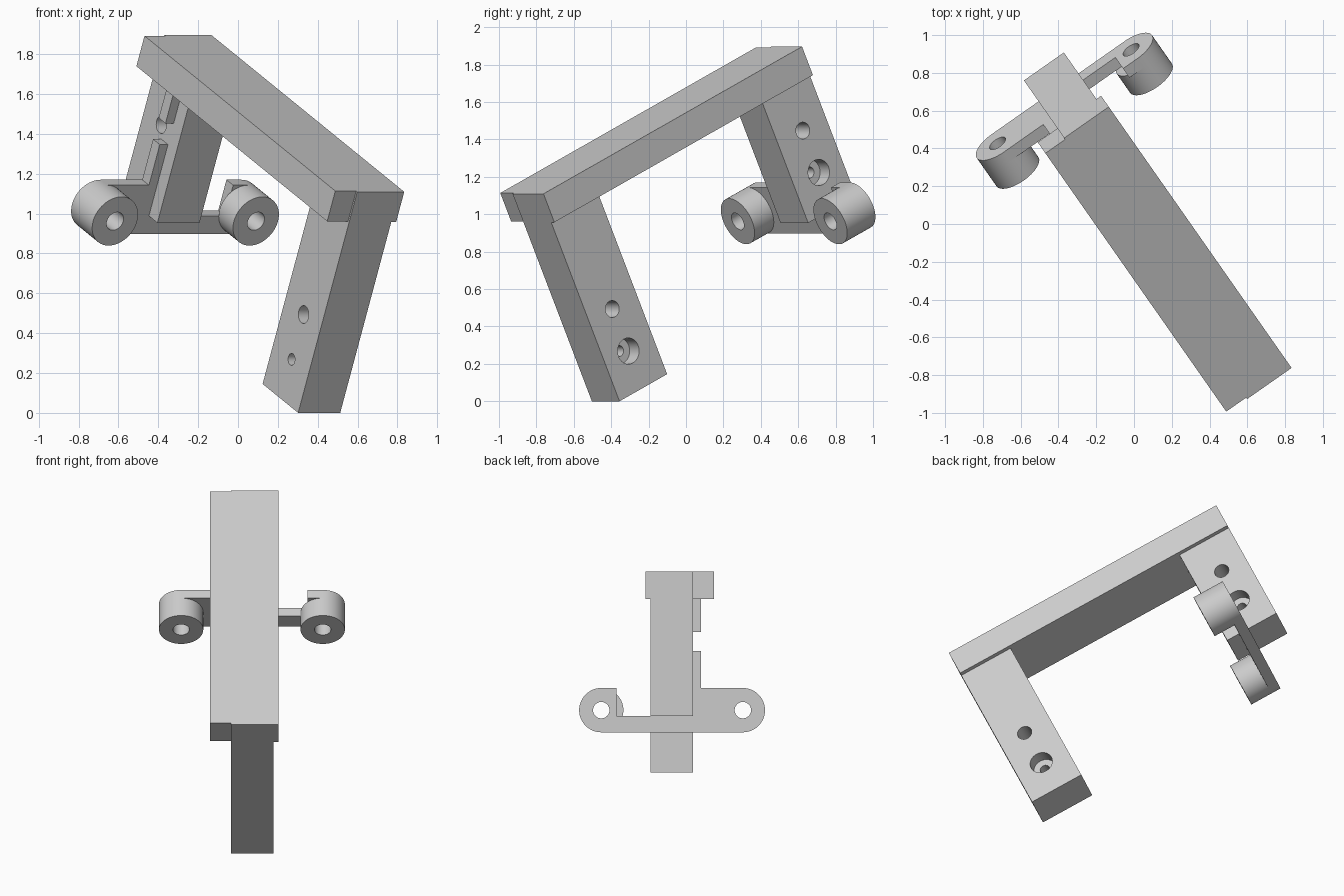
import bpy, bmesh
from math import radians, pi, cos, sin
from mathutils import Matrix, Vector

cube = bpy.data.objects.get("Cube")
if cube:
    bpy.data.objects.remove(cube, do_unlink=True)

grey = bpy.data.materials.new("plain_grey")
grey.use_nodes = True
colour = (0.6, 0.6, 0.6, 1)
grey.diffuse_color = colour
grey.node_tree.nodes["Principled BSDF"].inputs["Base Color"].default_value = colour

# The part is built square to the axes, then tilted into its pose
POSE = (Matrix.Translation((0.18, -0.19, 1.503))
        @ Matrix.Rotation(radians(35), 4, 'Z') @ Matrix.Rotation(radians(25), 4, 'X'))


def prism(name, corners, offset):
    """Extrude a flat outline of 3D corners by an offset vector."""
    bm = bmesh.new()
    face = bm.faces.new([bm.verts.new(c) for c in corners])
    new = bmesh.ops.extrude_face_region(bm, geom=[face])["geom"]
    bmesh.ops.translate(bm, vec=Vector(offset),
                        verts=[v for v in new if isinstance(v, bmesh.types.BMVert)])
    bmesh.ops.recalc_face_normals(bm, faces=bm.faces)
    mesh = bpy.data.meshes.new(name)
    bm.to_mesh(mesh)
    bm.free()
    mesh.materials.append(grey)
    obj = bpy.data.objects.new(name, mesh)
    bpy.context.collection.objects.link(obj)
    return obj


def box(name, x, y, z):
    corners = [(x[i], y[j], z[0]) for i, j in ((0, 0), (1, 0), (1, 1), (0, 1))]
    return prism(name, corners, (0, 0, z[1] - z[0]))


def arc(x, z, r, start, end, steps):
    angles = [radians(start + (end - start) * i / steps) for i in range(steps + 1)]
    return [(x + r * cos(a), z + r * sin(a)) for a in angles]


def rod(name, x, z, r, y):
    pts = arc(x, z, r, 0, 360, 48)[:-1]
    return prism(name, [(px, y[0], pz) for px, pz in pts], (0, y[1] - y[0], 0))


def cross_rod(y, z, r, x):
    pts = arc(y, z, r, 0, 360, 40)[:-1]
    return prism("cutter", [(x[0], py, pz) for py, pz in pts], (x[1] - x[0], 0, 0))


def drill(obj, cutter):
    cutter.hide_render = True
    mod = obj.modifiers.new("hole", 'BOOLEAN')
    mod.operation, mod.solver, mod.object = 'DIFFERENCE', 'EXACT', cutter
    bpy.context.view_layer.objects.active = obj
    bpy.ops.object.modifier_apply(modifier=mod.name)
    bpy.data.objects.remove(cutter, do_unlink=True)


LEG_X = (-0.08, 0.178)
BEAM_Z = -0.168
RING_Z, RING_R = -0.845, 0.135
PLATE_Y = (0.67, 0.735)
parts = []

# Crossbeam with slightly stepped ends
outline = [(-0.208, -0.921), (-0.08, -0.921), (-0.08, -0.931), (0.208, -0.931),
           (0.208, 0.931), (-0.08, 0.931), (-0.08, 0.921), (-0.208, 0.921)]
parts.append(prism("crossbeam", [(x, y, BEAM_Z) for x, y in outline], (0, 0, -BEAM_Z)))

# Legs with a plain hole and a counterbored screw hole
for name, side, bottom, hole, screw in (("front_leg", -1, -1.224, -0.757, -1.005),
                                        ("back_leg", 1, -0.88, -0.418, -0.665)):
    leg = box(name, LEG_X, sorted((side * 0.588, side * 0.931)), (bottom, BEAM_Z))
    mid = side * 0.765
    drill(leg, cross_rod(mid, hole, 0.045, (-0.3, 0.3)))
    drill(leg, cross_rod(mid, screw, 0.03, (-0.3, 0.3)))
    drill(leg, cross_rod(mid, screw, 0.07, (0.09, 0.3)))
    parts.append(leg)

# Thin bracket plate: rounded bar, notch for the leg and upright strip
left, right = 0.478, -0.385
top, low = RING_Z + RING_R, RING_Z - RING_R
profile = (arc(left, RING_Z, RING_R, -90, 90, 24)
           + [(0.386, top), (0.386, -0.88), (-0.08, -0.88), (-0.08, -0.485),
              (-0.13, -0.485), (-0.13, top)]
           + arc(right, RING_Z, RING_R, 90, 270, 24))
plate = prism("bracket_plate", [(x, PLATE_Y[0], z) for x, z in profile],
              (0, PLATE_Y[1] - PLATE_Y[0], 0))
parts.append(plate)
parts.append(box("upper_strip", (-0.13, -0.08), PLATE_Y, (-0.368, BEAM_Z)))

# Hinge barrels at both ends of the plate
for name, x in (("left_barrel", left), ("right_barrel", right)):
    barrel = rod(name, x, RING_Z, RING_R, (0.532, PLATE_Y[0]))
    for piece in (barrel, plate):
        drill(piece, rod("cutter", x, RING_Z, 0.05, (0.4, 0.9)))
    parts.append(barrel)

# Tilt everything and smooth the round walls
bpy.ops.object.select_all(action='DESELECT')
for obj in parts:
    obj.data.transform(POSE)
    obj.select_set(True)
bpy.context.view_layer.objects.active = parts[0]
bpy.ops.object.shade_smooth_by_angle(angle=radians(30))
